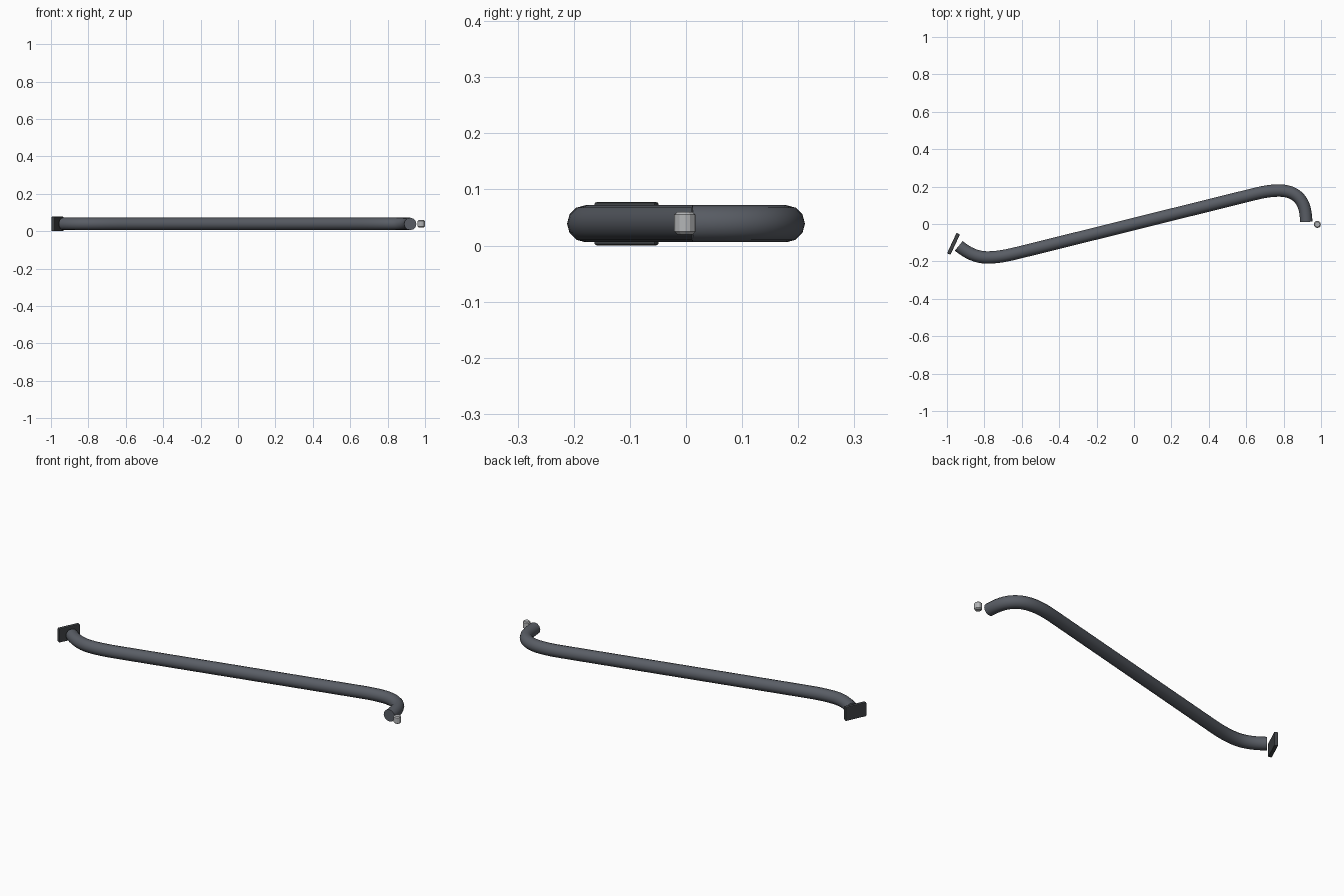
import bpy, bmesh, math
from mathutils import Vector

if "Cube" in bpy.data.objects:
    bpy.data.objects.remove(bpy.data.objects["Cube"])

Z = 0.039  # shared centre height


def paint(obj, name, rgb):
    mat = bpy.data.materials.new(name)
    mat.diffuse_color = (*rgb, 1)
    mat.use_nodes = True
    mat.node_tree.nodes["Principled BSDF"].inputs["Base Color"].default_value = mat.diffuse_color
    obj.data.materials.append(mat)


def smooth(obj, angle):
    bpy.ops.object.select_all(action='DESELECT')
    obj.select_set(True)
    bpy.context.view_layer.objects.active = obj
    bpy.ops.object.shade_smooth_by_angle(angle=math.radians(angle))


# Bent tube: path points as (x, y, tangent x, tangent y)
path = [
    (-0.937, -0.117, 0.75, -0.62),
    (-0.785, -0.179, 1, 0),
    (-0.60, -0.149, 0.97, 0.24),
    (0.60, 0.149, 0.97, 0.24),
    (0.775, 0.179, 1, 0),
    (0.884, 0.137, 0.66, -0.75),
    (0.921, 0.011, 0.05, -1),
]
curve = bpy.data.curves.new("bent_tube", 'CURVE')
curve.dimensions = '3D'
curve.twist_mode = 'Z_UP'
curve.resolution_u = 8
curve.bevel_depth = 0.033
curve.bevel_resolution = 4
curve.use_fill_caps = True
spline = curve.splines.new('BEZIER')
spline.bezier_points.add(len(path) - 1)
pos = [Vector((x, y, Z)) for x, y, _, _ in path]
for i, (point, (_, _, tx, ty)) in enumerate(zip(spline.bezier_points, path)):
    t = Vector((tx, ty, 0)).normalized()
    back = (pos[i] - pos[max(i - 1, 0)]).length or 0.1
    ahead = (pos[min(i + 1, len(pos) - 1)] - pos[i]).length or 0.1
    point.handle_left_type = point.handle_right_type = 'FREE'
    point.co = pos[i]
    point.handle_left = pos[i] - t * back * 0.35
    point.handle_right = pos[i] + t * ahead * 0.35
tube = bpy.data.objects.new("bent_tube", curve)
bpy.context.collection.objects.link(tube)
bpy.ops.object.select_all(action='DESELECT')
tube.select_set(True)
bpy.context.view_layer.objects.active = tube
bpy.ops.object.convert(target='MESH')
tube = bpy.context.view_layer.objects.active
smooth(tube, 40)
tube.data.materials.clear()
paint(tube, "dark_steel", (0.10, 0.11, 0.13))

# Mounting plate across the left end
bpy.ops.mesh.primitive_cube_add(size=1, location=(-0.965, -0.106, Z))
plate = bpy.context.object
plate.name = "mounting_plate"
plate.scale = (0.12, 0.02, 0.077)
plate.rotation_euler.z = math.radians(65)
bpy.ops.object.transform_apply(location=False, rotation=False, scale=True)
bevel = plate.modifiers.new("edge_bevel", 'BEVEL')
bevel.width = 0.004
bevel.segments = 2
paint(plate, "black_steel", (0.05, 0.055, 0.06))

# Small bolt with chamfered rims beside the right end
bpy.ops.mesh.primitive_cylinder_add(vertices=12, radius=0.019, depth=0.04,
                                    location=(0.98, -0.002, Z + 0.001))
bolt = bpy.context.object
bolt.name = "end_bolt"
bm = bmesh.new()
bm.from_mesh(bolt.data)
rims = [e for e in bm.edges if abs(e.verts[0].co.z - e.verts[1].co.z) < 1e-5]
bmesh.ops.bevel(bm, geom=rims, offset=0.005, segments=1, affect='EDGES')
bm.to_mesh(bolt.data)
bm.free()
paint(bolt, "bright_steel", (0.45, 0.46, 0.47))
